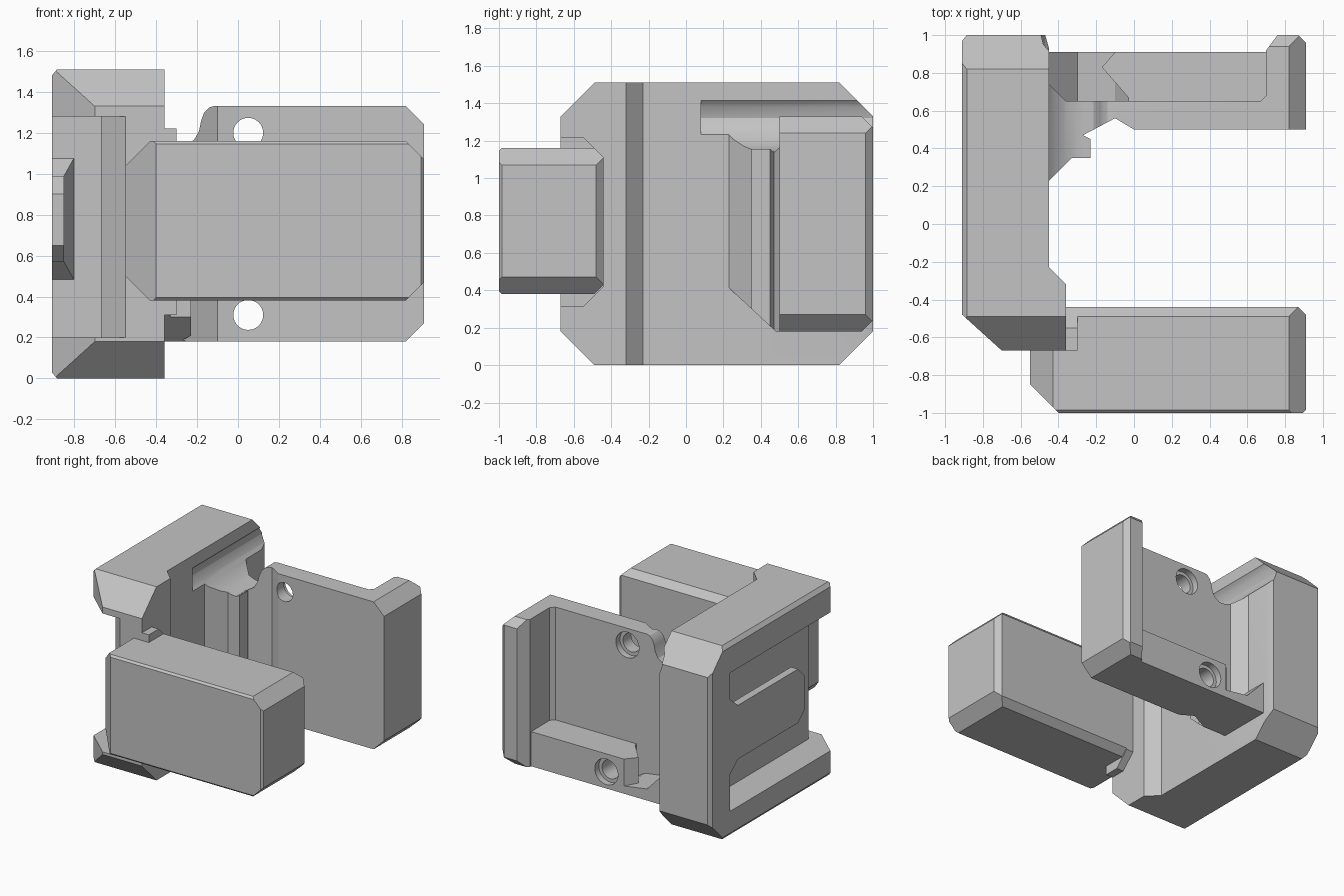
import bpy, bmesh
from mathutils import Vector

if "Cube" in bpy.data.objects:
    bpy.data.objects.remove(bpy.data.objects["Cube"], do_unlink=True)

grey = bpy.data.materials.new("plain_grey")
grey.use_nodes = True
grey.diffuse_color = (0.55, 0.55, 0.55, 1)
grey.node_tree.nodes["Principled BSDF"].inputs["Base Color"].default_value = (0.55, 0.55, 0.55, 1)


def add_object(name, bm):
    bmesh.ops.recalc_face_normals(bm, faces=bm.faces)
    mesh = bpy.data.meshes.new(name)
    bm.to_mesh(mesh)
    bm.free()
    mesh.materials.append(grey)
    obj = bpy.data.objects.new(name, mesh)
    bpy.context.collection.objects.link(obj)
    return obj


def prism(name, axis, outline, low, high):
    """Extrude a 2D outline along an axis."""
    place = {"x": lambda u, v, w: (w, u, v),
             "y": lambda u, v, w: (u, w, v),
             "z": lambda u, v, w: (u, v, w)}[axis]
    bm = bmesh.new()
    face = bm.faces.new([bm.verts.new(place(u, v, low)) for u, v in outline])
    moved = bmesh.ops.extrude_face_region(bm, geom=[face])["geom"]
    shift = Vector(place(0, 0, high - low))
    bmesh.ops.translate(bm, vec=shift, verts=[g for g in moved if isinstance(g, bmesh.types.BMVert)])
    return add_object(name, bm)


def hull(name, points):
    bm = bmesh.new()
    for p in points:
        bm.verts.new(p)
    bmesh.ops.convex_hull(bm, input=bm.verts)
    return add_object(name, bm)


def combine(obj, tool, operation):
    """Apply a boolean and discard the tool."""
    tool.hide_render = True
    mod = obj.modifiers.new("shape", "BOOLEAN")
    mod.operation, mod.object, mod.solver = operation, tool, "EXACT"
    bpy.ops.object.select_all(action="DESELECT")
    bpy.context.view_layer.objects.active = obj
    obj.select_set(True)
    bpy.ops.object.modifier_apply(modifier=mod.name)
    bpy.data.objects.remove(tool, do_unlink=True)


def clipped(u0, u1, v0, v1, cu, cv):
    """Rectangle with all four corners cut."""
    return [(u0 + cu, v0), (u1 - cu, v0), (u1, v0 + cv), (u1, v1 - cv),
            (u1 - cu, v1), (u0 + cu, v1), (u0, v1 - cv), (u0, v0 + cv)]


def scoop():
    # Rounded trough between the side slab and the rear plate
    return prism("scoop", "y", [
        (-.10, 1.335), (-.14, 1.325), (-.165, 1.3), (-.18, 1.26), (-.19, 1.21),
        (-.215, 1.165), (-.26, 1.14), (-.31, 1.145), (-.37, 1.17), (-.43, 1.21),
        (-.475, 1.26), (-.495, 1.32), (-.48, 1.38), (-.44, 1.425), (-.10, 1.425)], .08, 1.1)


def drill(obj, z, back):
    # Screw hole with a wider seat at the rear
    for radius, low, high in ((.073, .4, 1.1), (.1, back - .05, back + .1)):
        bm = bmesh.new()
        bmesh.ops.create_cone(bm, cap_ends=True, segments=32, radius1=radius,
                              radius2=radius, depth=high - low)
        tool = add_object("drill", bm)
        tool.rotation_euler.x = 1.5707963
        tool.location = (.05, (low + high) / 2, z)
        bpy.context.view_layer.update()
        combine(obj, tool, "DIFFERENCE")


# Side slab: plan, side and end outlines intersected
slab = prism("side_slab", "z", [
    (-.91, -.48), (-.7, -.67), (-.36, -.67), (-.36, -.32), (-.45, -.23),
    (-.45, .93), (-.47, 1), (-.885, 1), (-.91, .97)], 0, 1.51)
combine(slab, prism("side", "x", clipped(-.67, 1, 0, 1.51, .18, .18), -1, 0), "INTERSECT")
combine(slab, prism("end", "y", [
    (-.885, 0), (0, 0), (0, 1.51), (-.885, 1.51), (-.91, 1.48), (-.91, .03)], -1, 1.2), "INTERSECT")
combine(slab, prism("pocket", "z", [
    (-.67, .76), (-1, .76), (-1, -.8), (-.55, -.8), (-.55, -.67), (-.67, -.55)], .2, 1.28), "DIFFERENCE")
combine(slab, scoop(), "DIFFERENCE")

# Spring clip in the slab pocket, with a flared root
prism("clip_tongue", "x", [
    (.77, .57), (-.08, .57), (-.17, .65), (-.17, .9), (-.08, .99), (.77, .99)], -.91, -.85)
hull("clip_root", [(x, y, z) for y, inner, low, high in ((.765, -.8, .48, 1.08), (.66, -.85, .57, .99))
                   for x in (-.91, inner) for z in (low, high)])

# Front block
block = prism("front_block", "z", [
    (-.55, -.65), (-.55, -.85), (-.4, -1), (.895, -1), (.91, -.985),
    (.91, -.48), (.87, -.44), (-.36, -.44), (-.45, -.55)], .38, 1.16)
combine(block, prism("face", "y", [
    (-.43, .38), (.82, .38), (.91, .47), (.91, 1.07), (.82, 1.16),
    (-.43, 1.16), (-.55, 1.04), (-.55, .5)], -1.2, 0), "INTERSECT")
combine(block, prism("section", "x", [
    (-1, .395), (-.985, .38), (-.49, .38), (-.44, .43), (-.44, 1.11),
    (-.49, 1.16), (-.985, 1.16), (-1, 1.145)], -1, 1.2), "INTERSECT")

# Arm joining the block to the slab
prism("block_arm", "x", [
    (-.67, .31), (-.55, .31), (-.44, .42), (-.44, 1.11), (-.55, 1.22), (-.67, 1.22)], -.5, -.3)

# Rear plate with its end flange and corner gusset
plate = prism("rear_plate", "z", [
    (-.5, .23), (-.45, .23), (-.33, .35), (-.23, .35), (-.23, .45), (-.27, .47),
    (-.1, .56), (0, .5), (.91, .5), (.91, .96), (.87, 1), (.76, 1), (.7, .92),
    (.7, .68), (.67, .65), (-.36, .65), (-.45, .74), (-.5, .74)], .18, 1.33)
combine(plate, prism("outline", "y", [
    (-.6, .18), (.82, .18), (.91, .27), (.91, 1.24), (.82, 1.33), (-.6, 1.33)], 0, 1.2), "INTERSECT")
combine(plate, prism("profile", "x", [
    (.2, .44), (.48, .18), (.94, .18), (1, .24), (1, 1.27), (.94, 1.33), (.2, 1.33)], -1, 1.2), "INTERSECT")
combine(plate, scoop(), "DIFFERENCE")
drill(plate, 1.2, .65)
drill(plate, .31, .91)

# Lower ledge behind the plate
ledge = prism("rear_ledge", "z", [
    (-.17, .83), (-.1, .91), (.72, .91), (.72, .62), (-.03, .62), (-.03, .67)], .18, .45)
drill(ledge, .31, .91)

# Sloped web between the ledge and the slab
web = prism("sloped_web", "y", [
    (-.5, .18), (0, .18), (-.1, .24), (-.3, .27), (-.45, .43), (-.5, .43)], .62, .91)
drill(web, .31, .91)

# Smooth the rounded cuts and keep every hard edge
bpy.ops.object.select_all(action="DESELECT")
for obj in (slab, plate, ledge):
    obj.select_set(True)
bpy.context.view_layer.objects.active = plate
bpy.ops.object.shade_smooth_by_angle(angle=.5)
